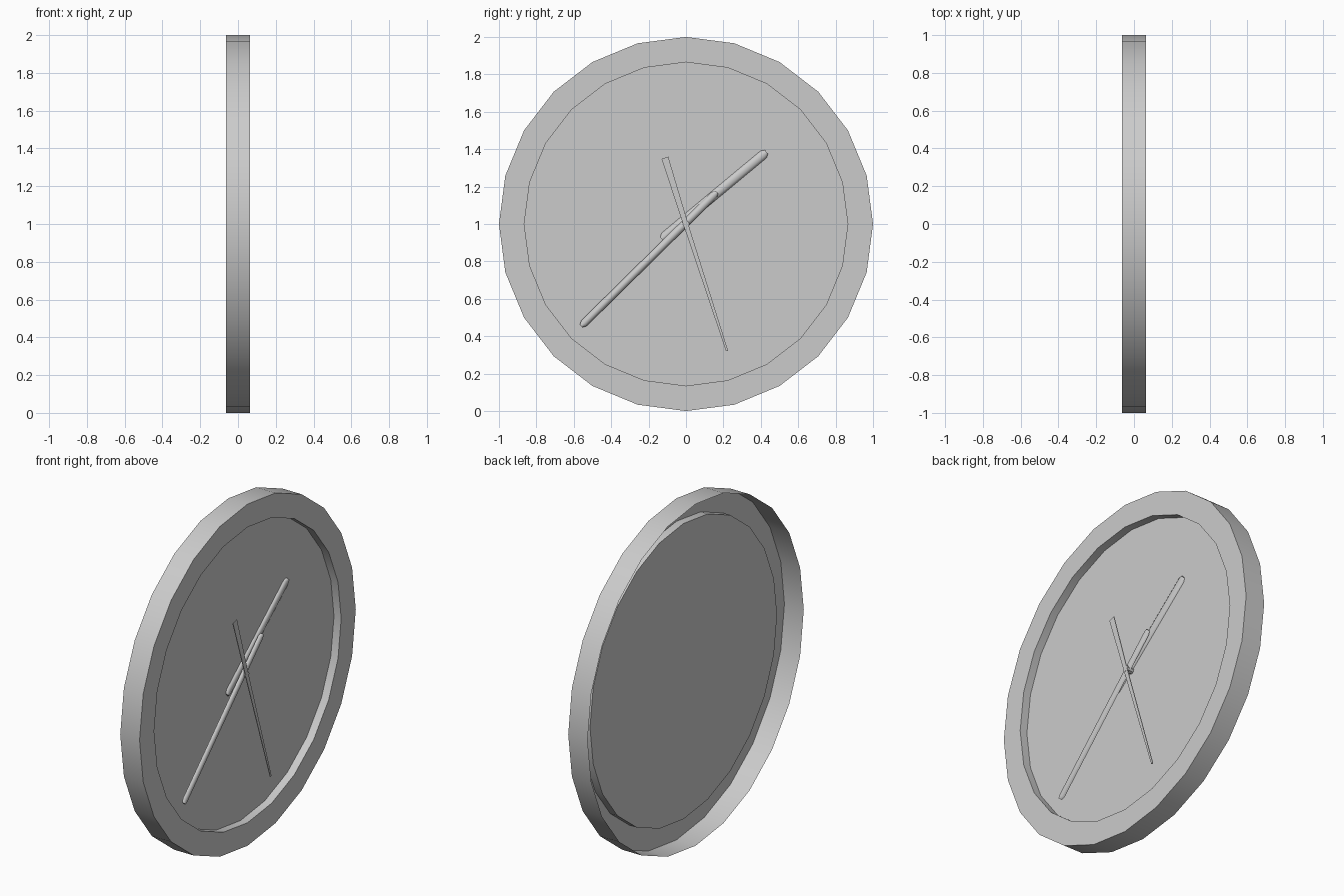
import bpy, bmesh, math
from mathutils import Vector

cube = bpy.data.objects.get("Cube")
if cube:
    bpy.data.objects.remove(cube)

SIDES = 24
FRONT, DIAL, BACK = 0.0625, 0.016, -0.0625

grey = bpy.data.materials.new("plain grey")
grey.use_nodes = True
grey.diffuse_color = (0.6, 0.6, 0.6, 1)
grey.node_tree.nodes["Principled BSDF"].inputs["Base Color"].default_value = (0.6, 0.6, 0.6, 1)


def finish(name, bm, recalc=True):
    if recalc:
        bmesh.ops.recalc_face_normals(bm, faces=bm.faces)
    mesh = bpy.data.meshes.new(name)
    bm.to_mesh(mesh)
    bm.free()
    mesh.materials.append(grey)
    obj = bpy.data.objects.new(name, mesh)
    bpy.context.collection.objects.link(obj)
    bpy.ops.object.select_all(action='DESELECT')
    bpy.context.view_layer.objects.active = obj
    obj.select_set(True)
    bpy.ops.object.shade_smooth_by_angle(angle=math.radians(40))
    return obj


def ring(bm, x, radius, sides=SIDES):
    angles = [2 * math.pi * i / sides for i in range(sides)]
    return [bm.verts.new((x, radius * math.cos(a), 1 + radius * math.sin(a))) for a in angles]


def bridge(bm, a, b):
    n = len(a)
    for i in range(n):
        j = (i + 1) % n
        bm.faces.new((a[i], a[j], b[j], b[i]))


# Case: open-backed shell with a raised rim and a recessed dial
bm = bmesh.new()
rings = [ring(bm, x, r) for x, r in
         [(BACK, 1), (FRONT, 1), (FRONT, 0.865), (DIAL, 0.865)]]
for a, b in zip(rings, rings[1:]):
    bridge(bm, a, b)
bm.faces.new(rings[-1])
finish("clock_case", bm, recalc=False)


def rounded_hand(name, start, end, width, base, height):
    """Bar with an arched front and narrowed ends, between two (y, z) points."""
    start, end = Vector((0, *start)), Vector((0, *end))
    along = (end - start).normalized()
    across = along.cross(Vector((1, 0, 0)))
    length = (end - start).length
    bm = bmesh.new()
    sections = []
    for d, scale in [(0, 0.5), (0.02, 1), (length - 0.02, 1), (length, 0.5)]:
        row = []
        for i in range(7):
            a = math.pi * i / 6
            p = start + along * d + across * (width / 2 * scale * math.cos(a))
            p.x = base + height * math.sin(a)
            row.append(bm.verts.new(p))
        sections.append(row)
    for a, b in zip(sections, sections[1:]):
        bridge(bm, a, b)
    bm.faces.new(sections[0])
    bm.faces.new(sections[-1])
    finish(name, bm)


# Hour and minute hands
rounded_hand("hour_hand", (-0.13, 0.92), (0.43, 1.385), 0.05, 0.017, 0.014)
rounded_hand("minute_hand", (-0.56, 0.455), (0.165, 1.17), 0.042, 0.036, 0.016)

# Second hand: thin tapered blade
bm = bmesh.new()
outline = [(-0.131, 1.348), (-0.095, 1.36), (0.012, 1.0), (0.225, 0.322), (0.214, 0.32), (-0.012, 0.99)]
layers = [[bm.verts.new((x, y, z)) for y, z in outline] for x in (0.056, 0.06)]
bridge(bm, *layers)
for layer in layers:
    bm.faces.new(layer)
finish("second_hand", bm)

# Centre pin
bm = bmesh.new()
ends = [ring(bm, x, 0.018, 8) for x in (DIAL, 0.061)]
bridge(bm, *ends)
bm.faces.new(ends[1])
finish("centre_pin", bm)
